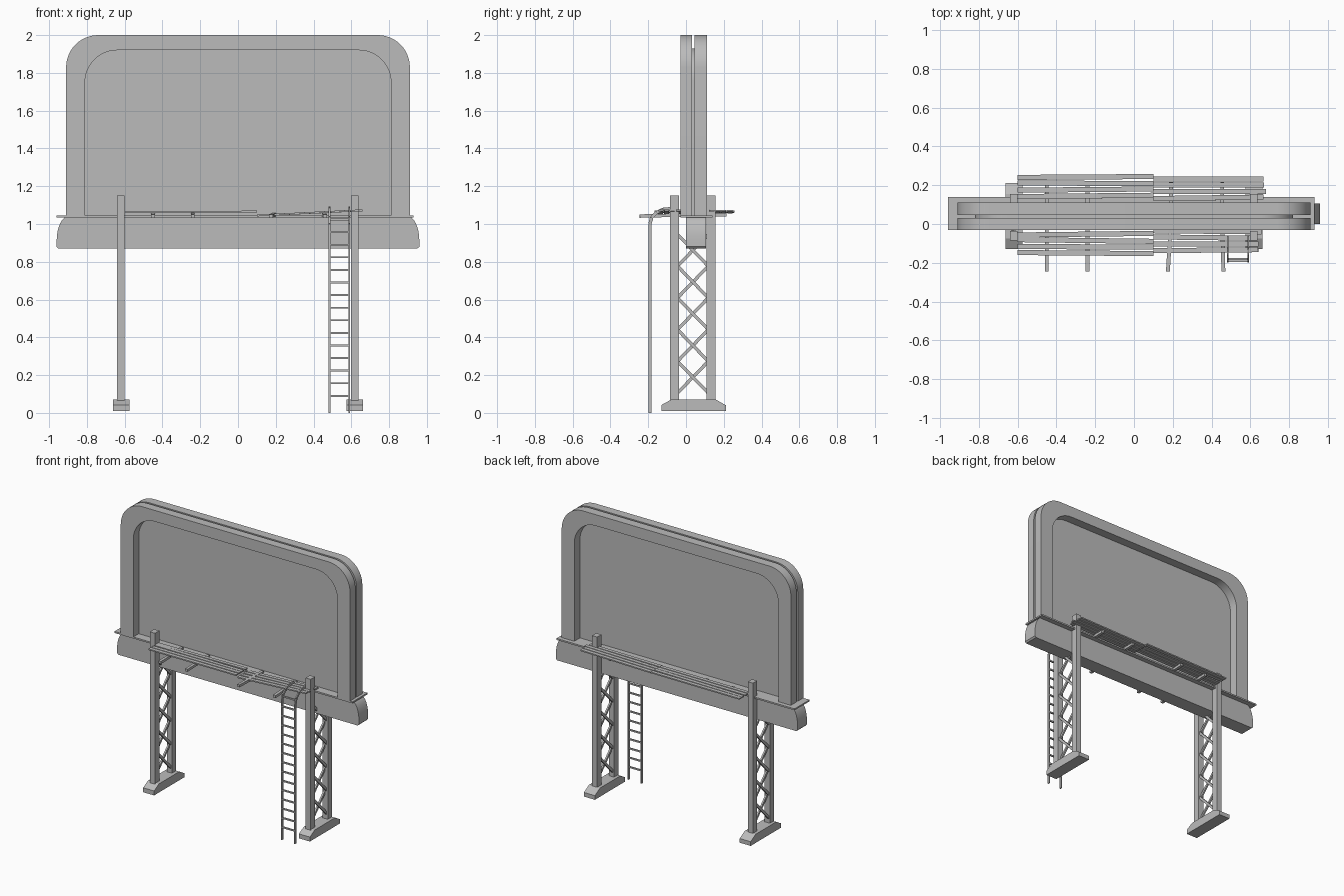
import bpy, bmesh, math, random
from mathutils import Vector

random.seed(4)
old = bpy.data.objects.get("Cube")
if old:
    bpy.data.objects.remove(old)

grey = bpy.data.materials.new("painted_grey")
grey.use_nodes = True
colour = (0.5, 0.5, 0.5, 1)
grey.diffuse_color = colour
grey.node_tree.nodes["Principled BSDF"].inputs["Base Color"].default_value = colour


def finish(name, bm, smooth=False):
    bmesh.ops.recalc_face_normals(bm, faces=bm.faces)
    mesh = bpy.data.meshes.new(name)
    bm.to_mesh(mesh)
    bm.free()
    mesh.materials.append(grey)
    ob = bpy.data.objects.new(name, mesh)
    bpy.context.collection.objects.link(ob)
    if smooth:
        bpy.ops.object.select_all(action='DESELECT')
        ob.select_set(True)
        bpy.context.view_layer.objects.active = ob
        bpy.ops.object.shade_smooth_by_angle(angle=math.radians(35))
    return ob


def add_box(bm, x0, x1, y0, y1, z0, z1):
    verts = bmesh.ops.create_cube(bm, size=1)["verts"]
    for v in verts:
        v.co = Vector((x1 if v.co.x > 0 else x0,
                       y1 if v.co.y > 0 else y0,
                       z1 if v.co.z > 0 else z0))


def box(name, *limits):
    bm = bmesh.new()
    add_box(bm, *limits)
    return finish(name, bm)


def add_beam(bm, a, b, width, height, side=(1, 0, 0)):
    """Rectangular bar from a to b; width runs along the side direction."""
    a, b = Vector(a), Vector(b)
    along = (b - a).normalized()
    side = Vector(side)
    side = (side - along * side.dot(along)).normalized()
    up = along.cross(side)
    for v in bmesh.ops.create_cube(bm, size=1)["verts"]:
        v.co = ((a + b) / 2 + along * v.co.x * (b - a).length
                + side * v.co.y * width + up * v.co.z * height)


def extrude(name, outline, axis, lo, hi, smooth=False):
    """Prism of a 2D outline (x,z) along y, or (y,z) along x."""
    bm = bmesh.new()
    place = (lambda p: (p[0], lo, p[1])) if axis == "y" else (lambda p: (lo, p[0], p[1]))
    step = Vector((0, hi - lo, 0)) if axis == "y" else Vector((hi - lo, 0, 0))
    face = bm.faces.new([bm.verts.new(place(p)) for p in outline])
    made = bmesh.ops.extrude_face_region(bm, geom=[face], use_keep_orig=True)["geom"]
    for v in made:
        if isinstance(v, bmesh.types.BMVert):
            v.co += step
    return finish(name, bm, smooth)


def arch(half, top, radius, bottom, steps=12):
    """Inverted U from lower left to lower right with round corners."""
    right = [(half - radius + radius * math.cos(t), top - radius + radius * math.sin(t))
             for t in (math.pi / 2 * i / steps for i in range(steps + 1))]
    right = [(half, bottom)] + right
    return [(-x, z) for x, z in right] + right[::-1]


# Twin rounded frames with the panel held between them
outer = arch(0.91, 2.0, 0.17, 1.04)
inner = arch(0.81, 1.92, 0.17, 1.04)
for name, y0, y1 in (("front_frame", -0.03, 0.032), ("back_frame", 0.046, 0.11)):
    extrude(name, outer + inner[::-1], "y", y0, y1, True)
extrude("display_panel", arch(0.82, 1.93, 0.17, 1.04), "y", 0.032, 0.046, True)

# Ledge and rounded base beam
box("ledge", -0.96, 0.93, -0.03, 0.14, 1.035, 1.046)
flank = [(0.95, 0.87), (0.96, 0.88), (0.96, 0.91)]
flank += [(0.90 + 0.06 * math.cos(t), 0.91 + 0.13 * math.sin(t))
          for t in (math.pi / 2 * i / 8 for i in range(1, 9))]
extrude("base_beam", flank + [(-x, z) for x, z in flank[::-1]], "y", 0, 0.105, True)

# Lattice towers on sloped footings
for label, x in (("right", -0.62), ("left", 0.617)):
    for end, y0, y1 in (("front", -0.085, -0.036), ("back", 0.108, 0.155)):
        box(f"{label}_{end}_post", x - 0.02, x + 0.02, y0, y1, 0.06, 1.15)
    foot = [(-0.13, 0.01), (0.212, 0.01), (0.212, 0.04),
            (0.155, 0.072), (-0.075, 0.072), (-0.13, 0.042)]
    extrude(f"{label}_footing", foot, "x", x - 0.042, x + 0.045)
    bm = bmesh.new()
    for i in range(5):
        z0 = 0.105 + 0.168 * i
        for lo, hi, dx in ((z0, z0 + 0.168, -0.006), (z0 + 0.168, z0, 0.006)):
            add_beam(bm, (x + dx, -0.045, lo), (x + dx, 0.118, hi), 0.012, 0.017)
    finish(f"{label}_lattice", bm)

# Worn walkway planks, two lengths on either side
runs = (("front_right", -0.6, 0.1, -0.15, 1.063, 1.066),
        ("front_left", 0.1, 0.65, -0.135, 1.045, 1.072),
        ("back_right", -0.6, 0.1, 0.145, 1.063, 1.068),
        ("back_left", 0.1, 0.68, 0.135, 1.06, 1.07))
for name, x0, x1, y, za, zb in runs:
    bm = bmesh.new()
    for i in range(4):
        yy = y + 0.0325 * i
        skew = random.uniform(-0.005, 0.005)
        trim = random.uniform(-0.015, 0.01)
        add_beam(bm, (x0, yy - skew, za), (x1 + (trim if x1 > 0.2 else 0), yy + skew, zb),
                 0.026, 0.009, (0, 1, 0))
    finish(f"{name}_planks", bm)

# Brackets carrying the walkways
bm = bmesh.new()
for x, lean in ((-0.45, 0), (-0.24, 0), (0.19, -0.015), (0.455, 0.006)):
    add_beam(bm, (x, 0.01, 1.048), (x + lean, -0.245, 1.042), 0.02, 0.018)
    add_beam(bm, (x, 0.1, 1.046), (x, 0.215, 1.05), 0.02, 0.018)
finish("walkway_brackets", bm)

# Ladder with rails bending over onto the walkway
bm = bmesh.new()
path = [(-0.191, 0), (-0.191, 1.0), (-0.182, 1.035), (-0.155, 1.062), (-0.12, 1.078), (-0.06, 1.083)]
for x in (0.484, 0.589):
    for (ya, za), (yb, zb) in zip(path, path[1:]):
        add_beam(bm, (x, ya, za), (x, yb, zb), 0.009, 0.017)
for i in range(15):
    z = 0.09 + 0.0667 * i
    y = -0.191 if z < 1.01 else -0.18
    add_beam(bm, (0.484, y, z), (0.589, y, z), 0.01, 0.01, (0, 1, 0))
finish("ladder", bm)
